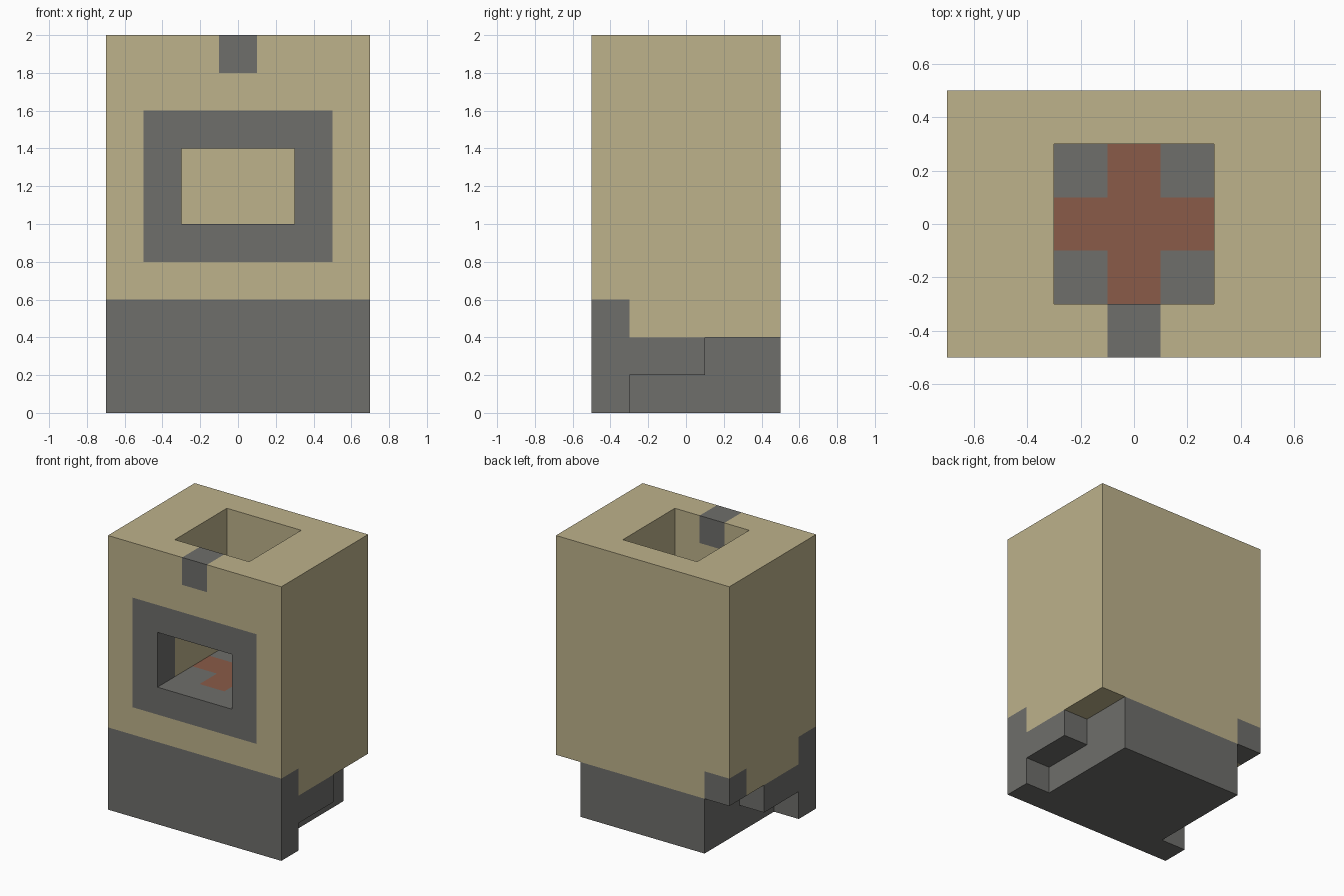
import bpy
import bmesh
from math import radians
from mathutils import Vector

cube = bpy.data.objects.get("Cube")
if cube:
    bpy.data.objects.remove(cube, do_unlink=True)

CELL = 0.2
SIZE = (7, 5, 10)
ORIGIN = Vector((-0.7, -0.5, 0))


def material(name, rgb):
    mat = bpy.data.materials.new(name)
    mat.use_nodes = True
    mat.diffuse_color = (*rgb, 1)
    mat.node_tree.nodes["Principled BSDF"].inputs["Base Color"].default_value = (*rgb, 1)
    return mat


plaster = material("sand_plaster", (0.509, 0.445, 0.258))
stone = material("grey_stone", (0.156, 0.156, 0.147))
ember = material("ember_red", (0.254, 0.105, 0.065))


def block(x, y, z):
    """All grid cells in three half-open index ranges."""
    return {(i, j, k) for i in range(*x) for j in range(*y) for k in range(*z)}


X, Y = (0, 7), (0, 5)

# Flue, front opening and the stepped undercuts on both sides
voids = block((2, 5), (1, 4), (5, 10)) | block((2, 5), (0, 1), (5, 7))
for side in ((0, 1), (6, 7)):
    voids |= block(side, (1, 5), (0, 1)) | block(side, (3, 5), (1, 2))

# Later parts take their cells from earlier ones
parts = [
    ("outer_walls", plaster, block(X, Y, (0, 10))),
    ("stone_base", stone, block(X, Y, (0, 2)) | block(X, (0, 1), (2, 3))
        | block((0, 1), (4, 5), (2, 3))),
    ("opening_frame", stone, block((1, 6), (0, 1), (4, 8))),
    ("rim_stone", stone, block((3, 4), (0, 1), (9, 10))),
    ("hearth_floor", stone, block((2, 5), (1, 4), (4, 5))),
    ("ember_bed", ember, block((3, 4), (1, 4), (4, 5)) | block((2, 5), (2, 3), (4, 5))),
]
solid = block(X, Y, (0, SIZE[2])) - voids


def build(name, mat, cells):
    """Make the exposed faces of a group of cells, merged into large flat faces."""
    bm = bmesh.new()
    for cell in sorted(cells):
        centre = ORIGIN + (Vector(cell) + Vector((0.5, 0.5, 0.5))) * CELL
        for axis in range(3):
            for sign in (-1, 1):
                near = list(cell)
                near[axis] += sign
                if tuple(near) in solid:
                    continue
                n, u, v = Vector(), Vector(), Vector()
                n[axis] = sign
                u[(axis + 1) % 3] = 1
                v[(axis + 2) % 3] = sign
                corners = (n - u - v, n + u - v, n + u + v, n - u + v)
                bm.faces.new([bm.verts.new(centre + c * CELL / 2) for c in corners])
    bmesh.ops.remove_doubles(bm, verts=bm.verts[:], dist=0.001)
    bmesh.ops.dissolve_limit(bm, angle_limit=radians(1), verts=bm.verts[:], edges=bm.edges[:])
    mesh = bpy.data.meshes.new(name)
    bm.to_mesh(mesh)
    bm.free()
    mesh.materials.append(mat)
    bpy.context.collection.objects.link(bpy.data.objects.new(name, mesh))


for index, (name, mat, cells) in enumerate(parts):
    taken = set().union(*(later[2] for later in parts[index + 1:]))
    build(name, mat, (cells & solid) - taken)
